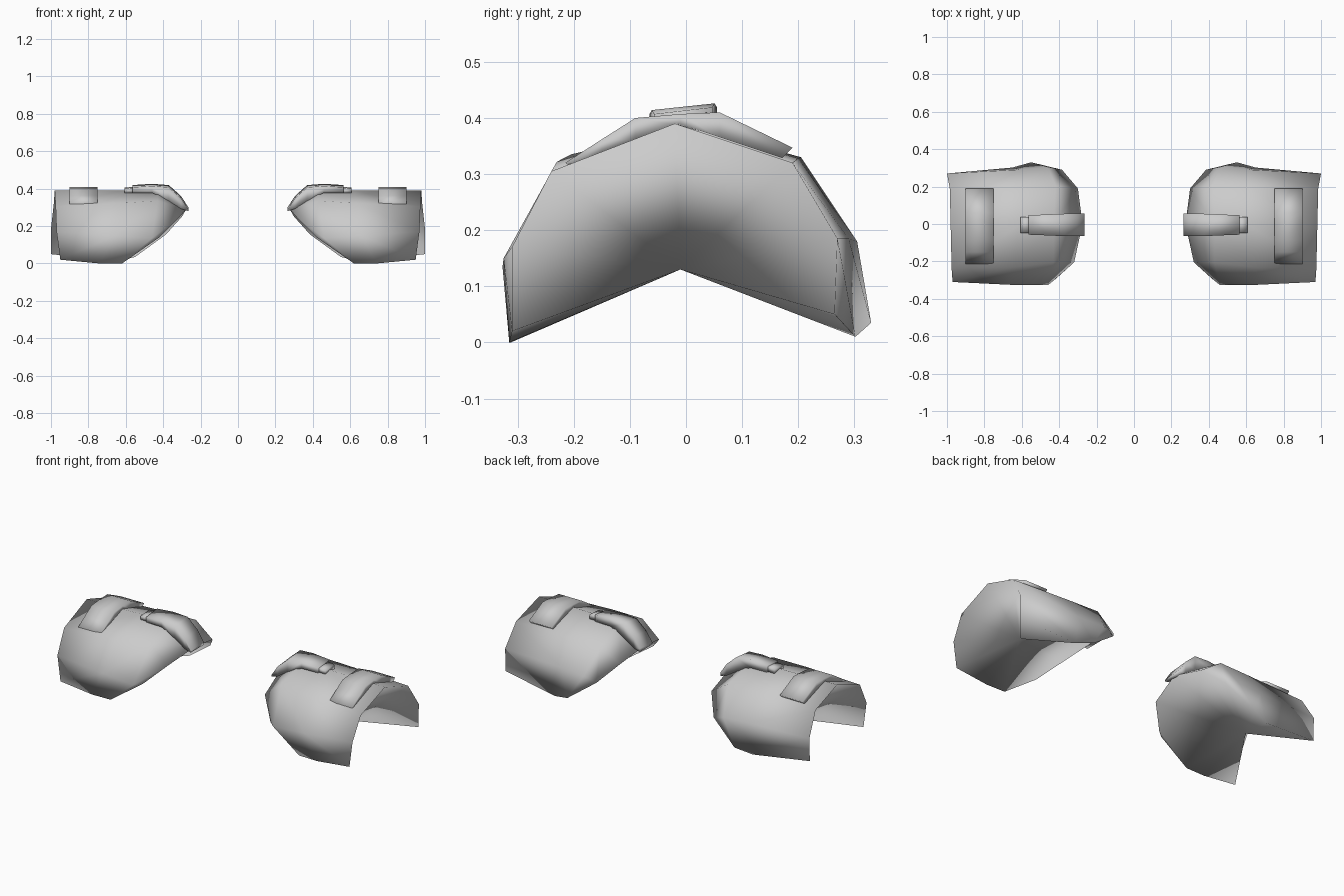
import bpy, bmesh

cube = bpy.data.objects.get("Cube")
if cube:
    bpy.data.objects.remove(cube, do_unlink=True)

grey = bpy.data.materials.new("light_grey")
grey.use_nodes = True
COLOR = (0.6, 0.6, 0.6, 1)
grey.diffuse_color = COLOR
grey.node_tree.nodes["Principled BSDF"].inputs["Base Color"].default_value = COLOR


def finish(name, bm):
    """Turn a bmesh into a mirrored, fully smooth shaded object."""
    bmesh.ops.remove_doubles(bm, verts=bm.verts, dist=0.0005)
    bmesh.ops.recalc_face_normals(bm, faces=bm.faces)
    for face in bm.faces:
        face.smooth = True
    mesh = bpy.data.meshes.new(name)
    bm.to_mesh(mesh)
    bm.free()
    mesh.materials.append(grey)
    obj = bpy.data.objects.new(name, mesh)
    bpy.context.collection.objects.link(obj)
    mirror = obj.modifiers.new("Mirror", 'MIRROR')
    mirror.use_mirror_merge = False


def loft(bm, sections, closed=False):
    """Bridge rows of points with quads."""
    rows = [[bm.verts.new(p) for p in s] for s in sections]
    n = len(rows[0])
    for a, b in zip(rows, rows[1:]):
        for i in range(n if closed else n - 1):
            j = (i + 1) % n
            bm.faces.new((a[i], a[j], b[j], b[i]))
    return rows


# Shoulder shell: arches run front to back, from the outer rim to the neck fold
rim = [(.95, -.31, .02), (.97, -.31, .17), (.975, -.24, .305), (.98, -.02, .39),
       (.985, .19, .32), (1, .27, .185), (1, .265, .05)]
middle = [(.74, -.315, 0), (.66, -.325, .15), (.64, -.23, .322), (.62, -.01, .39),
          (.62, .20, .328), (.62, .29, .185), (.65, .302, .01)]
shoulder = [(.62, -.312, 0), (.46, -.327, .135), (.43, -.205, .335), (.43, 0, .385),
            (.42, .205, .33), (.46, .305, .18), (.55, .33, .035)]
fold = [shoulder[0], (.42, -.295, .14), (.32, -.205, .24), (.275, 0, .292),
        (.30, .19, .25), (.385, .29, .155), shoulder[6]]
bm = bmesh.new()
rows = loft(bm, [rim, middle, shoulder, fold])

# Hollow underside: every border edge runs up to one raised point
peak = bm.verts.new((.77, -.01, .13))
border = (rows[0] + [rows[1][6], rows[2][6]] + rows[3][5:0:-1]
          + [rows[2][0], rows[1][0]])
bmesh.ops.remove_doubles(bm, verts=bm.verts, dist=0.0005)
border = [v for v in border if v.is_valid]
for edge in [e for e in bm.edges if e.is_boundary]:
    bm.faces.new((edge.verts[0], edge.verts[1], peak))
finish("shoulder_shell", bm)

# Long band over the outer part of the shell, its underside following the shell
top = [(-.215, .32), (-.15, .362), (-.09, .40), (-.01, .407), (.06, .41), (.19, .347)]
low = [(-.205, .312), (-.15, .337), (-.09, .36), (-.01, .386), (.06, .363), (.17, .327)]
bm = bmesh.new()
outline = top + low[::-1]
rows = loft(bm, [[(x, y, z) for y, z in outline] for x in (.75, .90)], closed=True)
n = len(top)
for row in rows:
    for i in range(n - 1):
        bm.faces.new((row[i], row[i + 1], row[2 * n - 2 - i], row[2 * n - 1 - i]))
finish("outer_band", bm)


def strap_piece(name, stations, tilt):
    """Slab along x; stations hold x, half width, top z and bottom z."""
    bm = bmesh.new()
    ends = loft(bm, [[(x, -w - .005, t - tilt), (x, w - .005, t + tilt),
                      (x, w - .005, b), (x, -w - .005, b)]
                     for x, w, t, b in stations], closed=True)
    bm.faces.new(ends[0])
    bm.faces.new(ends[-1])
    finish(name, bm)


# Strap wrapping over the neck side, with a small tab at its outer end
strap_piece("neck_strap", [(.265, .060, .294, .280), (.305, .060, .355, .292),
                           (.37, .060, .413, .335), (.46, .056, .420, .378),
                           (.565, .052, .413, .378)], .006)
strap_piece("strap_tab", [(.55, .042, .408, .378), (.608, .042, .402, .378)], .003)
